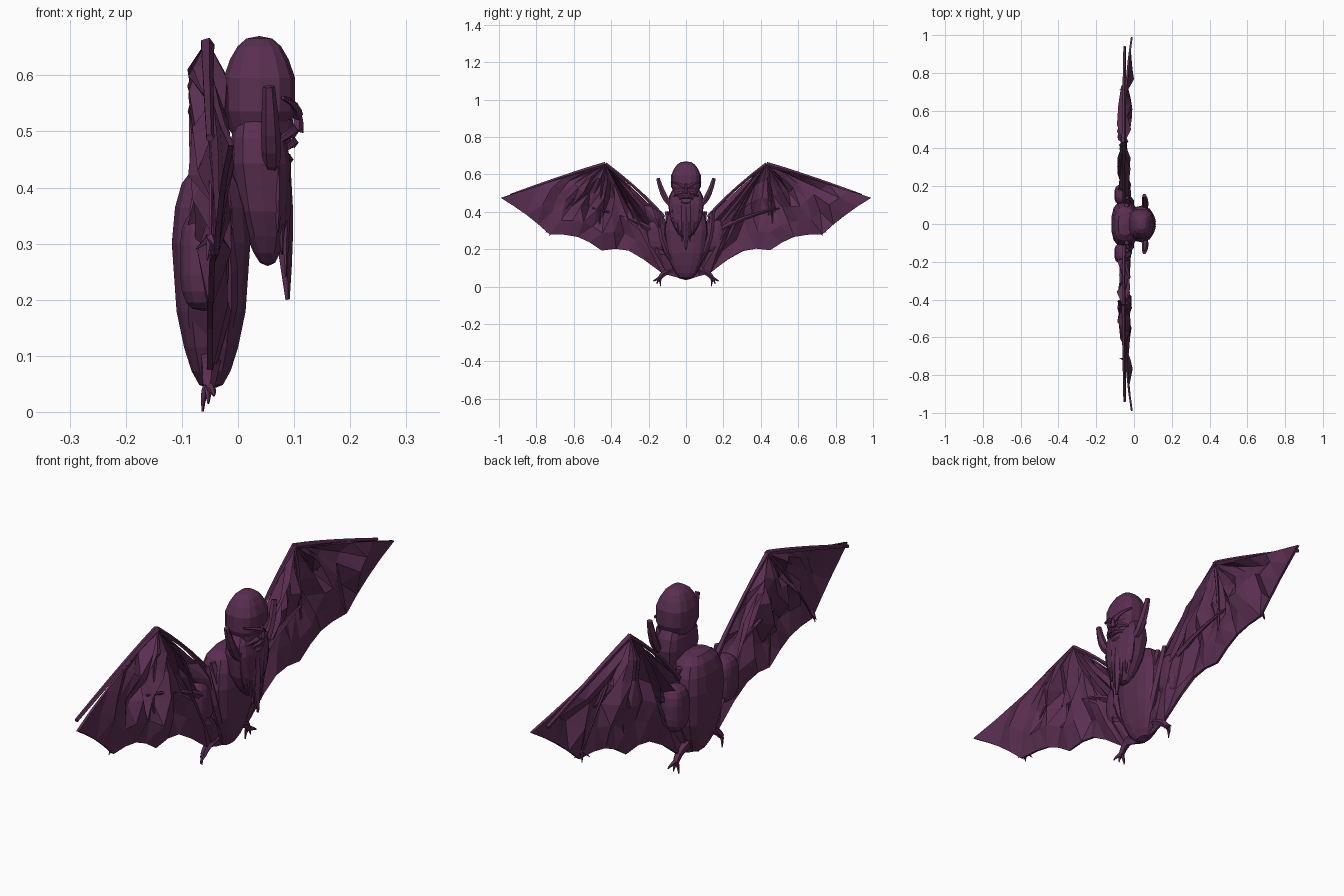
import bpy, bmesh, math, random
from mathutils import Vector

random.seed(4)
old_cube = bpy.data.objects.get("Cube")
if old_cube:
    bpy.data.objects.remove(old_cube)

colour = (.1, .028, .081, 1)
plum = bpy.data.materials.new("plum")
plum.use_nodes = True
plum.diffuse_color = colour
plum.node_tree.nodes["Principled BSDF"].inputs["Base Color"].default_value = colour


def finish(name, bm):
    """Turns a bmesh into a flat-shaded object."""
    bmesh.ops.recalc_face_normals(bm, faces=bm.faces)
    mesh = bpy.data.meshes.new(name)
    bm.to_mesh(mesh)
    bm.free()
    mesh.materials.append(plum)
    part = bpy.data.objects.new(name, mesh)
    bpy.context.collection.objects.link(part)
    return part


def soften(value, power):
    """Pushes a round section towards a box as the power drops."""
    return math.copysign(abs(value) ** power, value)


def rounded_form(name, centre, size, power=.8, taper=0, peak=0, lean=0):
    """Faceted egg: taper narrows its foot, peak its top; lean moves its foot forward."""
    bm = bmesh.new()
    bmesh.ops.create_uvsphere(bm, u_segments=14, v_segments=9, radius=1)
    for vert in bm.verts:
        x, y, z = (soften(value, power) for value in vert.co)
        narrow = 1 + taper * min(z, 0) - peak * max(z, 0)
        vert.co = Vector(centre) + Vector((x * size[0] * narrow - lean * z,
                                           y * size[1] * narrow, z * size[2]))
    return finish(name, bm)


def limb(name, start, bend, end, thickness, tip=.3, swell=0, flat=1, sides=5, steps=5):
    """Tapered limb swept along a quadratic curve."""
    start, bend, end = Vector(start), Vector(bend), Vector(end)
    bm = bmesh.new()
    rings = []
    for step in range(steps + 1):
        t = step / steps
        point = start.lerp(bend, t).lerp(bend.lerp(end, t), t)
        along = (bend - start).lerp(end - bend, t).normalized()
        across = along.cross(Vector((1, 0, 0))).normalized()
        outward = across.cross(along) * flat
        radius = thickness * (1 + (tip - 1) * t + swell * math.sin(math.pi * t))
        ring = []
        for side in range(sides):
            angle = math.tau * side / sides
            offset = outward * math.cos(angle) + across * math.sin(angle)
            ring.append(bm.verts.new(point + offset * radius))
        rings.append(ring)
    for lower, upper in zip(rings, rings[1:]):
        for side in range(sides):
            after = (side + 1) % sides
            bm.faces.new((lower[side], lower[after], upper[after], upper[side]))
    bm.faces.new(rings[0])
    bm.faces.new(rings[-1])
    return finish(name, bm)


def mirrored(point, sign):
    return Vector((point[0], point[1] * sign, point[2]))


def limb_pair(name, start, bend, end, thickness, **options):
    for label, sign in (("left", 1), ("right", -1)):
        points = [mirrored(point, sign) for point in (start, bend, end)]
        limb(f"{label}_{name}", *points, thickness, **options)


def wing_membrane(name, sign, wrist, tips, sags, radial=5, steps=4):
    """Creased fan of panels from the wrist, scalloped between the rib tips."""
    bm = bmesh.new()
    hub = bm.verts.new(mirrored(wrist, sign))
    spokes = []
    for panel, sag in enumerate(sags):
        first, last = Vector(tips[panel]), Vector(tips[panel + 1])
        final = panel == len(sags) - 1
        for step in range(steps + final):
            t = step / steps
            edge = first.lerp(last, t)
            edge = edge.lerp(wrist, sag * math.sin(math.pi * t))
            spoke = []
            for ring in range(1, radial + 1):
                point = Vector(wrist).lerp(edge, ring / radial)
                # The outer end of the wing curls forward
                point.x += .04 * point.y ** 4
                crease = random.uniform(-.035, .035)
                if ring < radial and spokes and not (final and step == steps):
                    point.x += crease
                spoke.append(bm.verts.new(mirrored(point, sign)))
            spokes.append(spoke)
    for near, far in zip(spokes, spokes[1:]):
        bm.faces.new((hub, near[0], far[0]))
        for ring in range(radial - 1):
            bm.faces.new((near[ring], near[ring + 1], far[ring + 1], far[ring]))
    bmesh.ops.triangulate(bm, faces=bm.faces)
    wing = finish(name, bm)
    thickness = wing.modifiers.new("thickness", "SOLIDIFY")
    thickness.thickness = .01
    thickness.offset = 0


# Torso, neck and head
rounded_form("torso", (-.048, 0, .24), (.072, .12, .2), power=.68, taper=.4)
rounded_form("neck", (.043, 0, .4), (.055, .098, .14), power=.68, taper=.5, lean=.01)
rounded_form("head", (.038, 0, .565), (.072, .088, .105), power=.72, taper=.3, peak=.3)
rounded_form("face", (.045, 0, .5), (.055, .068, .06), power=.7, taper=.3)

# Face
limb_pair("brow", (.104, .01, .53), (.105, .04, .55), (.08, .08, .56), .012)
limb_pair("cheek", (.096, .02, .5), (.096, .05, .5), (.07, .07, .48), .013)
limb_pair("upper_lip", (.098, 0, .48), (.095, .03, .48), (.08, .04, .46), .01)
limb_pair("lower_lip", (.09, 0, .45), (.09, .02, .45), (.08, .04, .45), .009)
limb("nose", (.1, 0, .55), (.11, 0, .52), (.105, 0, .5), .006, tip=2)

# Ears
limb_pair("ear", (.06, .07, .43), (.06, .12, .46), (.055, .15, .58), .012, tip=.9, swell=.5, sides=6)

# Beard: a long middle lock with shorter locks beside it
limb("middle_beard", (.07, 0, .46), (.08, 0, .35), (.088, 0, .2), .026, tip=.2, swell=.3, flat=.8)
for lock in range(1, 4):
    spread = lock * .024
    depth = .092 - lock * .007
    limb_pair(f"beard_lock_{lock}", (depth, spread, .46), (depth, spread * 1.1, .4),
              (depth, spread * .9, .2 + lock * .04), .012, tip=.2, swell=.5, flat=.7)

# Robe folds sweeping down from the shoulders
for fold in range(1, 4):
    spread = fold * .04
    limb_pair(f"robe_fold_{fold}", (-.04, spread + .02, .4), (.04 - spread / 4, spread * 1.2, .2),
              (-.04, spread / 4, .08), .012, tip=.6, swell=.5)

# Shoulder bulges and wing membranes
wrist = (-.055, .43, .655)
shoulder = (-.05, .12, .37)
tail = (-.05, 0, .035)
ankle = (-.05, .13, .075)
inner_tip = (-.05, .45, .195)
middle_tip = (-.05, .73, .28)
wing_tip = (-.05, .99, .475)
for label, sign in (("left", 1), ("right", -1)):
    rounded_form(f"{label}_shoulder_bulge", (-.06, sign * .155, .27), (.045, .055, .09), power=.7)
    wing_membrane(f"{label}_wing_membrane", sign, wrist,
                  (shoulder, tail, ankle, inner_tip, middle_tip, wing_tip), (0, 0, .11, .07, .02))

# Wing bones radiating from the wrist
limb_pair("arm_bone", shoulder, (-.055, .23, .51), wrist, .013, tip=.8, swell=-.3)
limb_pair("top_finger", wrist, (-.055, .6, .61), (-.05, .94, .488), .013, tip=.6)
limb_pair("middle_finger", wrist, (-.045, .62, .47), middle_tip, .008)
limb_pair("inner_finger", wrist, (-.04, .48, .4), inner_tip, .008)
limb_pair("lower_bone", (-.04, .09, .24), (-.03, .25, .37), (-.05, .5, .42), .02, tip=.2)

# Claws on the trailing edge, and legs with three toes
knuckle = (-.05, .72, .31)
heel = (-.053, .14, .045)
limb_pair("leg", (-.05, .07, .09), (-.05, .12, .08), heel, .02, tip=.6)
for claw in range(-1, 2):
    reach = claw * .02
    limb_pair(f"trailing_claw_{claw + 2}", knuckle, knuckle,
              (-.055 + reach, .73 + reach, .27 + abs(reach)), .012, tip=.1)
    limb_pair(f"toe_{claw + 2}", heel, (-.053 + reach / 2, .15 + reach / 2, .04),
              (-.053 + reach / 2, .155 + reach, .015 + reach * .7), .011, tip=.2)
